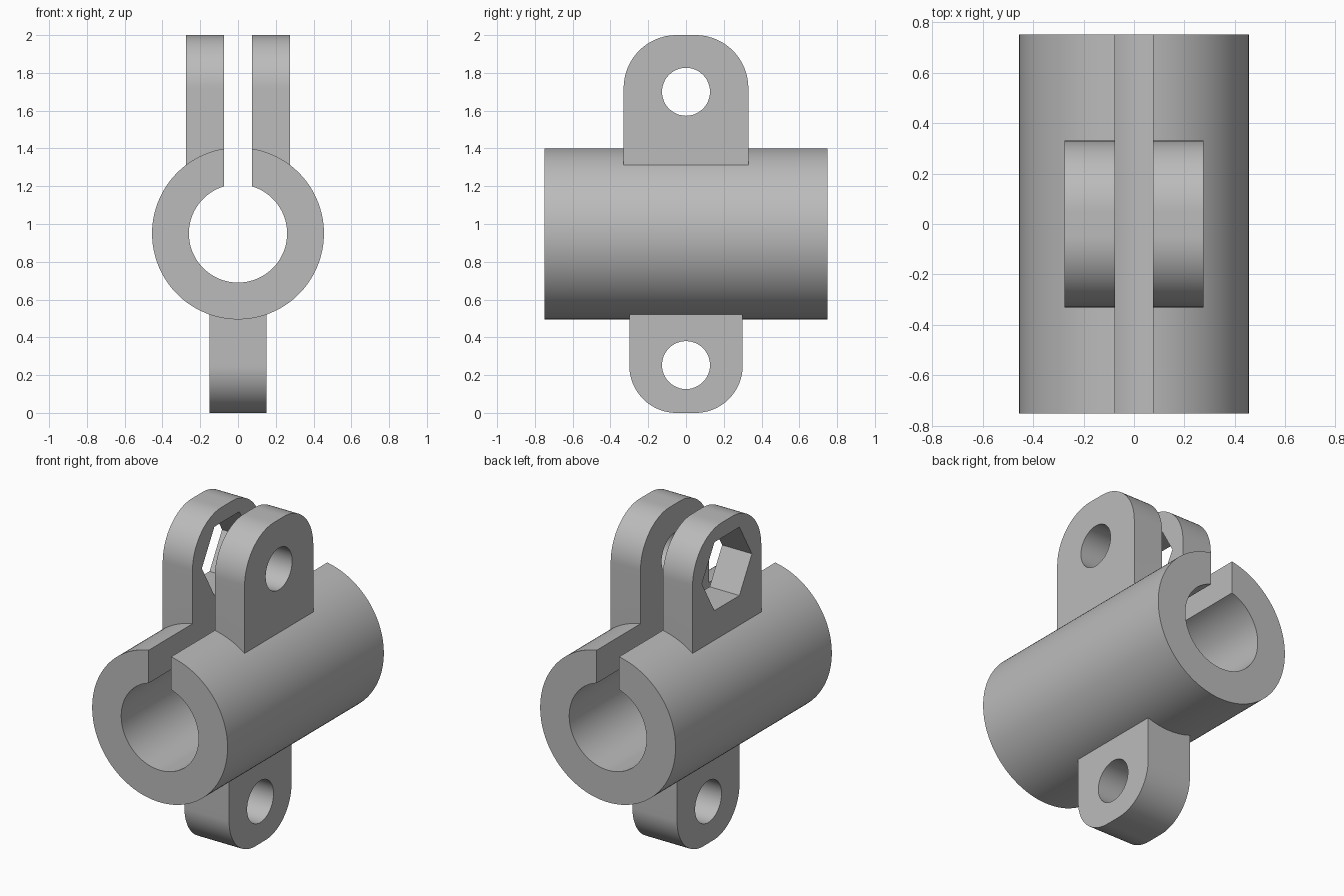
import bpy, bmesh
from math import asin, cos, sin, pi, radians
from mathutils import Vector

if "Cube" in bpy.data.objects:
    bpy.data.objects.remove(bpy.data.objects["Cube"])

grey = bpy.data.materials.new("plain grey")
grey.use_nodes = True
grey.diffuse_color = (0.5, 0.5, 0.5, 1)
grey.node_tree.nodes["Principled BSDF"].inputs["Base Color"].default_value = (0.5, 0.5, 0.5, 1)

AXIS_Z, OUTER, INNER, HALF_GAP, LENGTH = 0.95, 0.455, 0.26, 0.075, 1.5


def arc(cx, cz, r, start, end, steps):
    """Points along an arc, both ends included."""
    angles = [start + (end - start) * i / steps for i in range(steps + 1)]
    return [(cx + r * cos(a), cz + r * sin(a)) for a in angles]


def ring(cx, cz, r, sides):
    return arc(cx, cz, r, 0, 2 * pi, sides)[:-1]


def slab(name, loops, place, depth):
    """Fill an outline (with hole loops) and extrude it along depth."""
    bm = bmesh.new()
    edges = []
    for loop in loops:
        verts = [bm.verts.new(place(*p)) for p in loop]
        edges += [bm.edges.new((v, verts[i - 1])) for i, v in enumerate(verts)]
    bmesh.ops.triangle_fill(bm, edges=edges, use_beauty=True, normal=depth.normalized())
    grown = bmesh.ops.extrude_face_region(bm, geom=bm.faces[:])["geom"]
    bmesh.ops.translate(bm, vec=depth,
                        verts=[g for g in grown if isinstance(g, bmesh.types.BMVert)])
    bmesh.ops.recalc_face_normals(bm, faces=bm.faces)
    mesh = bpy.data.meshes.new(name)
    bm.to_mesh(mesh)
    bm.free()
    mesh.materials.append(grey)
    ob = bpy.data.objects.new(name, mesh)
    bpy.context.collection.objects.link(ob)
    return ob


def smooth(ob):
    bpy.ops.object.select_all(action="DESELECT")
    ob.select_set(True)
    bpy.context.view_layer.objects.active = ob
    bpy.ops.object.shade_smooth_by_angle(angle=radians(30))


def tube_arc(r, steps):
    """Arc around the tube axis, open at the top slot."""
    half = asin(HALF_GAP / r)
    return arc(0, AXIS_Z, r, pi / 2 + half, 5 * pi / 2 - half, steps)


def along_tube(x, z):
    return (x, -LENGTH / 2, z)


# Split tube, and a solid core that trims the lugs to its surface
outer = tube_arc(OUTER, 120)
tube = slab("split_tube", [outer + tube_arc(INNER, 96)[::-1]], along_tube, Vector((0, LENGTH, 0)))
smooth(tube)
core = slab("tube_core_cutter", [outer], along_tube, Vector((0, LENGTH, 0)))
core.hide_render = True
core.hide_set(True)


def lug(name, x, thick, half_width, base, tip, radius, hole):
    """Plate with two rounded tip corners and a hole, standing on the tube."""
    up = 1 if tip > base else -1
    flat, cz = half_width - radius, tip - up * radius
    side = arc(flat, cz, radius, 0, up * pi / 2, 24)
    outline = [(half_width, base)] + side + [(-y, z) for y, z in side[::-1]] + [(-half_width, base)]
    ob = slab(name, [outline, hole], lambda y, z: (x, y, z), Vector((thick, 0, 0)))
    trim = ob.modifiers.new("trim", "BOOLEAN")
    trim.operation, trim.solver, trim.object = "DIFFERENCE", "EXACT", core
    bpy.context.view_layer.objects.active = ob
    bpy.ops.object.modifier_apply(modifier="trim")
    smooth(ob)


# Clamping ears: bolt hole on one, hexagonal nut seat on the other
ear = dict(thick=0.2, half_width=0.33, base=1.25, tip=2, radius=0.28)
lug("left_ear", x=HALF_GAP, hole=ring(0, 1.7, 0.127, 48), **ear)
lug("right_ear", x=-HALF_GAP - 0.2, hole=ring(0, 1.7, 0.24, 6), **ear)

# Lower mounting lug
lug("lower_lug", x=-0.15, thick=0.3, half_width=0.3, base=0.56, tip=0, radius=0.25,
    hole=ring(0, 0.253, 0.127, 48))
